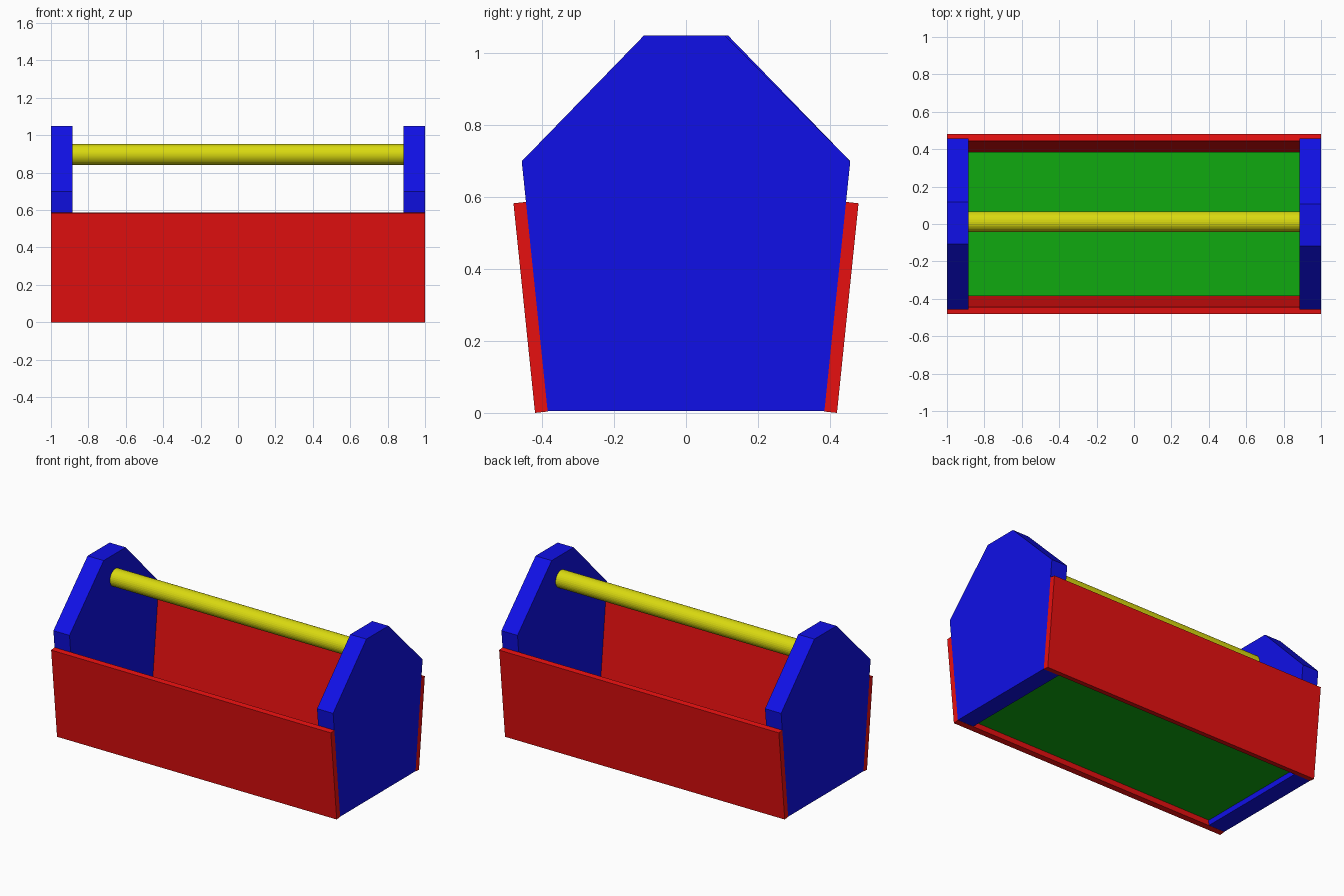
import bpy
import bmesh
import math

if "Cube" in bpy.data.objects:
    bpy.data.objects.remove(bpy.data.objects["Cube"])


def material(name, rgb):
    m = bpy.data.materials.new(name)
    m.diffuse_color = (*rgb, 1)
    m.use_nodes = True
    m.node_tree.nodes["Principled BSDF"].inputs["Base Color"].default_value = m.diffuse_color
    return m


RED = material("red_paint", (0.8, 0.005, 0.005))
GREEN = material("green_paint", (0.005, 0.4, 0.005))
BLUE = material("blue_paint", (0.005, 0.005, 0.8))
YELLOW = material("yellow_paint", (0.7, 0.7, 0.005))


def extrude_profile(name, profile, x0, x1, mat):
    """Extrude a (y, z) outline along x."""
    bm = bmesh.new()
    face = bm.faces.new([bm.verts.new((x0, y, z)) for y, z in profile])
    out = bmesh.ops.extrude_face_region(bm, geom=[face])
    verts = [g for g in out["geom"] if isinstance(g, bmesh.types.BMVert)]
    bmesh.ops.translate(bm, verts=verts, vec=(x1 - x0, 0, 0))
    bmesh.ops.recalc_face_normals(bm, faces=bm.faces)
    mesh = bpy.data.meshes.new(name)
    bm.to_mesh(mesh)
    bm.free()
    mesh.materials.append(mat)
    obj = bpy.data.objects.new(name, mesh)
    bpy.context.collection.objects.link(obj)
    return obj


# Gabled end panels, the second turned half way round
end = [(-0.385, 0.005), (0.385, 0.005), (0.457, 0.70),
       (0.108, 1.05), (-0.117, 1.05), (-0.457, 0.70)]
extrude_profile("right_end_panel", end, 0.885, 1.0, BLUE)
left = extrude_profile("left_end_panel", end, 0.885, 1.0, BLUE)
left.rotation_euler.z = math.pi

# Sloping side boards
board = [(0.42, 0.0), (0.48, 0.583), (0.444, 0.587), (0.384, 0.004)]
for name, s in (("front_board", -1), ("back_board", 1)):
    extrude_profile(name, [(s * y, z) for y, z in board], -1.0, 1.0, RED)

# Floor, raised slightly above the bottom edges
floor = [(-0.385, 0.04), (0.385, 0.04), (0.385, 0.08), (-0.385, 0.08)]
extrude_profile("floor", floor, -0.885, 0.885, GREEN)

# Round carrying handle, faceted
bpy.ops.mesh.primitive_cylinder_add(vertices=32, radius=0.056, depth=1.78,
                                    location=(0, 0.012, 0.897),
                                    rotation=(0, math.pi / 2, 0))
handle = bpy.context.object
handle.name = "handle"
handle.data.materials.append(YELLOW)
